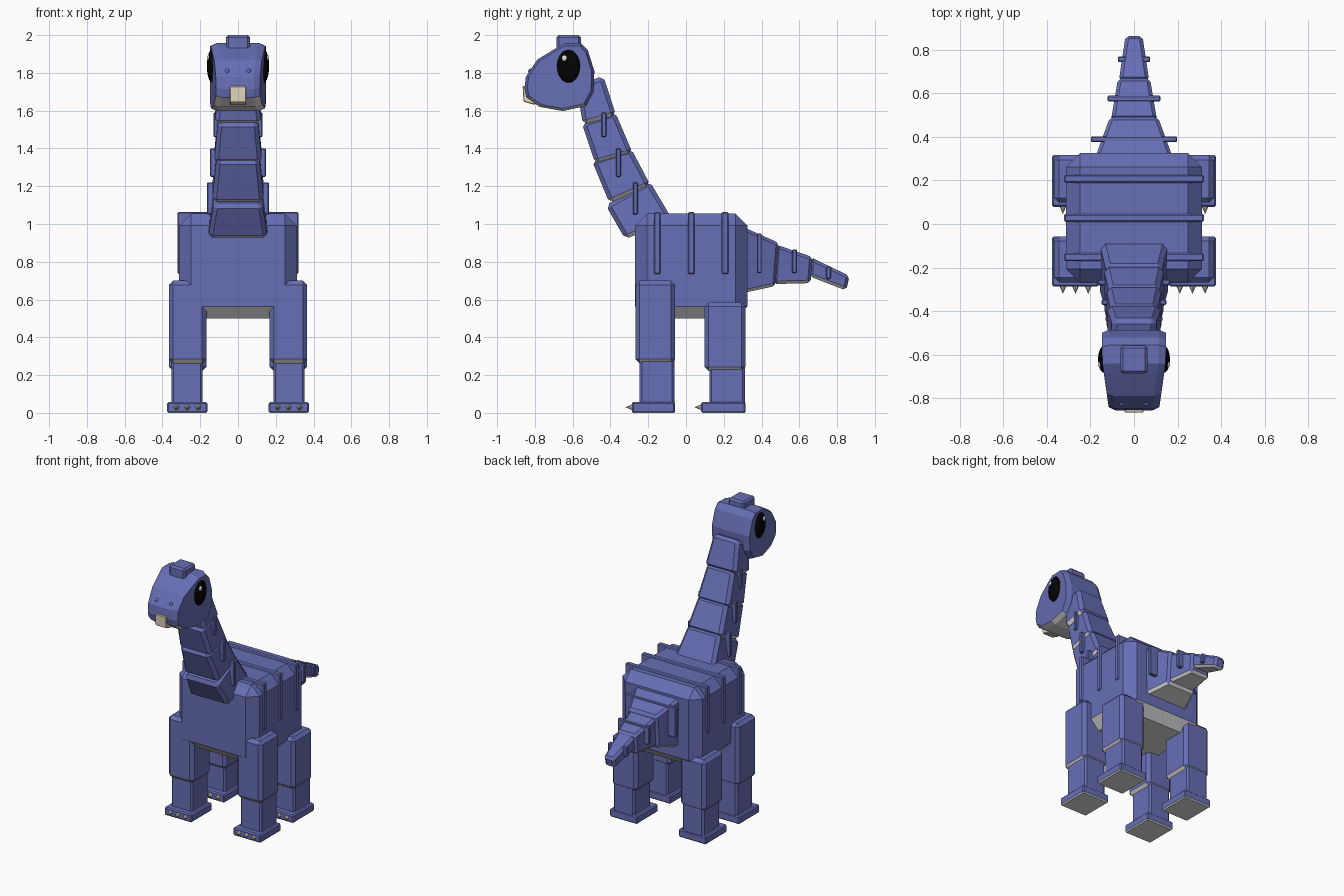
import bpy, bmesh
from mathutils import Matrix, Vector

if "Cube" in bpy.data.objects:
    bpy.data.objects.remove(bpy.data.objects["Cube"])


def material(name, rgb):
    m = bpy.data.materials.new(name)
    m.use_nodes = True
    color = (*rgb, 1)
    m.diffuse_color = color
    m.node_tree.nodes["Principled BSDF"].inputs["Base Color"].default_value = color
    return m


HIDE = material("blue violet hide", (0.135, 0.156, 0.46))
BELLY = material("pale grey underside", (0.74, 0.74, 0.77))
HORN = material("cream horn", (0.9, 0.8, 0.6))
BLACK = material("black eye", (0.001, 0.001, 0.001))
WHITE = material("white glint", (0.95, 0.95, 0.95))


def finish(name, bm, mats):
    bmesh.ops.recalc_face_normals(bm, faces=bm.faces[:])
    bm.normal_update()
    if len(mats) > 1:  # faces turned down take the underside colour
        for f in bm.faces:
            f.material_index = int(f.normal.z < -0.6)
    me = bpy.data.meshes.new(name)
    bm.to_mesh(me)
    bm.free()
    for m in mats:
        me.materials.append(m)
    ob = bpy.data.objects.new(name, me)
    bpy.context.collection.objects.link(ob)
    return ob


def loft(name, rings, bevel=0.0, mats=(HIDE, BELLY)):
    """Skin between rings of points and close both ends."""
    bm = bmesh.new()
    loops = [[bm.verts.new(p) for p in ring] for ring in rings]
    for a, b in zip(loops, loops[1:]):
        for i in range(len(a)):
            j = (i + 1) % len(a)
            bm.faces.new((a[i], a[j], b[j], b[i]))
    bm.faces.new(loops[0])
    bm.faces.new(loops[-1])
    if bevel:
        bmesh.ops.recalc_face_normals(bm, faces=bm.faces[:])
        bmesh.ops.bevel(bm, geom=bm.edges[:], offset=bevel, segments=1,
                        profile=0.5, affect='EDGES')
    return finish(name, bm, mats)


def slab(name, side, bevel, x=0.0, mats=(HIDE, BELLY)):
    """Side outline of (y, z, half width) points, widened both ways from x."""
    return loft(name, [[(x + s * w, y, z) for y, z, w in side] for s in (-1, 1)],
                bevel, mats)


def box(name, x, w, y0, y1, z0, z1, bevel, mats=(HIDE, BELLY)):
    return slab(name, [(y0, z0, w), (y1, z0, w), (y1, z1, w), (y0, z1, w)],
                bevel, x, mats)


def ball(name, center, radii, mat, u=16, v=10):
    bm = bmesh.new()
    bmesh.ops.create_uvsphere(bm, u_segments=u, v_segments=v, radius=1,
                              matrix=Matrix.LocRotScale(Vector(center), None, Vector(radii)))
    ob = finish(name, bm, [mat])
    ob.data.shade_smooth()
    return ob


# Body and its raised bands
box("body", 0, 0.312, -0.27, 0.325, 0.50, 1.055, 0.064)
for i, y in enumerate((-0.152, 0.028, 0.207)):
    box(f"body_band_{i + 1}", 0, 0.32, y - 0.018, y + 0.018, 0.735, 1.063, 0.006, [HIDE])

# Neck: front bottom, back bottom, back top, front top, then half widths
neck = [
    ((-0.322, 0.92), (-0.07, 1.02), (-0.193, 1.227), (-0.425, 1.10), 0.158, 0.128),
    ((-0.405, 1.11), (-0.188, 1.205), (-0.291, 1.40), (-0.498, 1.335), 0.138, 0.115),
    ((-0.48, 1.32), (-0.282, 1.375), (-0.376, 1.595), (-0.552, 1.535), 0.127, 0.106),
    ((-0.545, 1.525), (-0.37, 1.575), (-0.438, 1.785), (-0.58, 1.73), 0.124, 0.10),
]
for i, (fb, bb, bt, ft, low, high) in enumerate(neck):
    slab(f"neck_segment_{i + 1}",
         [(*fb, low), (*bb, low), (*bt, high), (*ft, high)], 0.022)
for i, (y, z0, z1, w) in enumerate([(-0.268, 1.05, 1.22, 0.165),
                                    (-0.358, 1.25, 1.40, 0.148),
                                    (-0.435, 1.46, 1.59, 0.13)]):
    box(f"neck_band_{i + 1}", 0, w, y - 0.013, y + 0.013, z0, z1, 0.005, [HIDE])

# Tail: front bottom, back bottom, back top, front top, then half widths
tail = [
    ((0.28, 0.63), (0.475, 0.672), (0.492, 0.90), (0.30, 0.985), 0.18, 0.11),
    ((0.465, 0.682), (0.66, 0.687), (0.67, 0.825), (0.48, 0.89), 0.105, 0.073),
    ((0.655, 0.722), (0.848, 0.648), (0.866, 0.725), (0.66, 0.824), 0.069, 0.039),
]
for i, (fb, bb, bt, ft, near, far) in enumerate(tail):
    slab(f"tail_segment_{i + 1}",
         [(*fb, near), (*bb, far), (*bt, far), (*ft, near)], 0.016)
for i, (y, z0, z1, w) in enumerate([(0.388, 0.74, 0.95, 0.198),
                                    (0.575, 0.74, 0.865, 0.122),
                                    (0.755, 0.71, 0.775, 0.074)]):
    box(f"tail_band_{i + 1}", 0, w, y - 0.013, y + 0.013, z0, z1, 0.005, [HIDE])

# Head: rounded side outline, narrower snout, chamfered cheeks
outline = [(-0.855, 1.715), (-0.848, 1.78), (-0.788, 1.87), (-0.69, 1.93),
           (-0.64, 1.957), (-0.555, 1.957), (-0.52, 1.92), (-0.485, 1.81),
           (-0.49, 1.70), (-0.53, 1.625), (-0.65, 1.598), (-0.775, 1.62),
           (-0.845, 1.67)]


def head_ring(side, inset, shrink):
    ring = []
    for y, z in outline:
        w = 0.147 - 0.13 * max(0.0, -0.62 - y) - inset
        ring.append((side * w, -0.66 + (y + 0.66) * shrink, 1.775 + (z - 1.775) * shrink))
    return ring


loft("head", [head_ring(-1, 0, 0.92), head_ring(-1, 0.033, 1),
              head_ring(1, 0.033, 1), head_ring(1, 0, 0.92)])
box("head_crest", 0, 0.063, -0.685, -0.557, 1.90, 2.0, 0.012)
slab("front_tooth", [(-0.865, 1.73, 0.043), (-0.80, 1.73, 0.043),
                     (-0.80, 1.63, 0.043), (-0.86, 1.648, 0.043)], 0.004, mats=[HORN])

# Paired parts
for label, s in (("left", 1), ("right", -1)):
    ball(f"{label}_eye", (s * 0.135, -0.62, 1.837), (0.03, 0.064, 0.09), BLACK)
    ball(f"{label}_eye_glint", (s * 0.157, -0.643, 1.877), (0.008, 0.015, 0.017), WHITE, 8, 6)
    ball(f"{label}_nostril", (s * 0.057, -0.822, 1.808), (0.014, 0.014, 0.014), HIDE, 8, 6)
    # Legs: rear edge, thigh front, shin front, foot front, knee, top
    for pair, back, thigh, shin, foot, knee, top in (
            ("front", -0.057, -0.268, -0.246, -0.287, 0.262, 0.70),
            ("hind", 0.316, 0.098, 0.124, 0.079, 0.222, 0.585)):
        tag = f"{pair}_{label}"
        box(f"{tag}_thigh", s * 0.267, 0.099, thigh, back, knee, top, 0.022)
        box(f"{tag}_shin", s * 0.27, 0.083, shin, back - 0.004, 0.03, knee + 0.05, 0.012)
        box(f"{tag}_foot", s * 0.269, 0.107, foot, back, 0.0, 0.057, 0.008)
        for i in range(3):
            bm = bmesh.new()
            place = (Matrix.Translation((s * (0.21 + 0.058 * i), foot - 0.014, 0.03))
                     @ Matrix.Rotation(1.5708, 4, 'X'))
            bmesh.ops.create_cone(bm, cap_ends=True, segments=8, radius1=0.017,
                                  radius2=0.0, depth=0.04, matrix=place)
            finish(f"{tag}_claw_{i + 1}", bm, [HORN])
